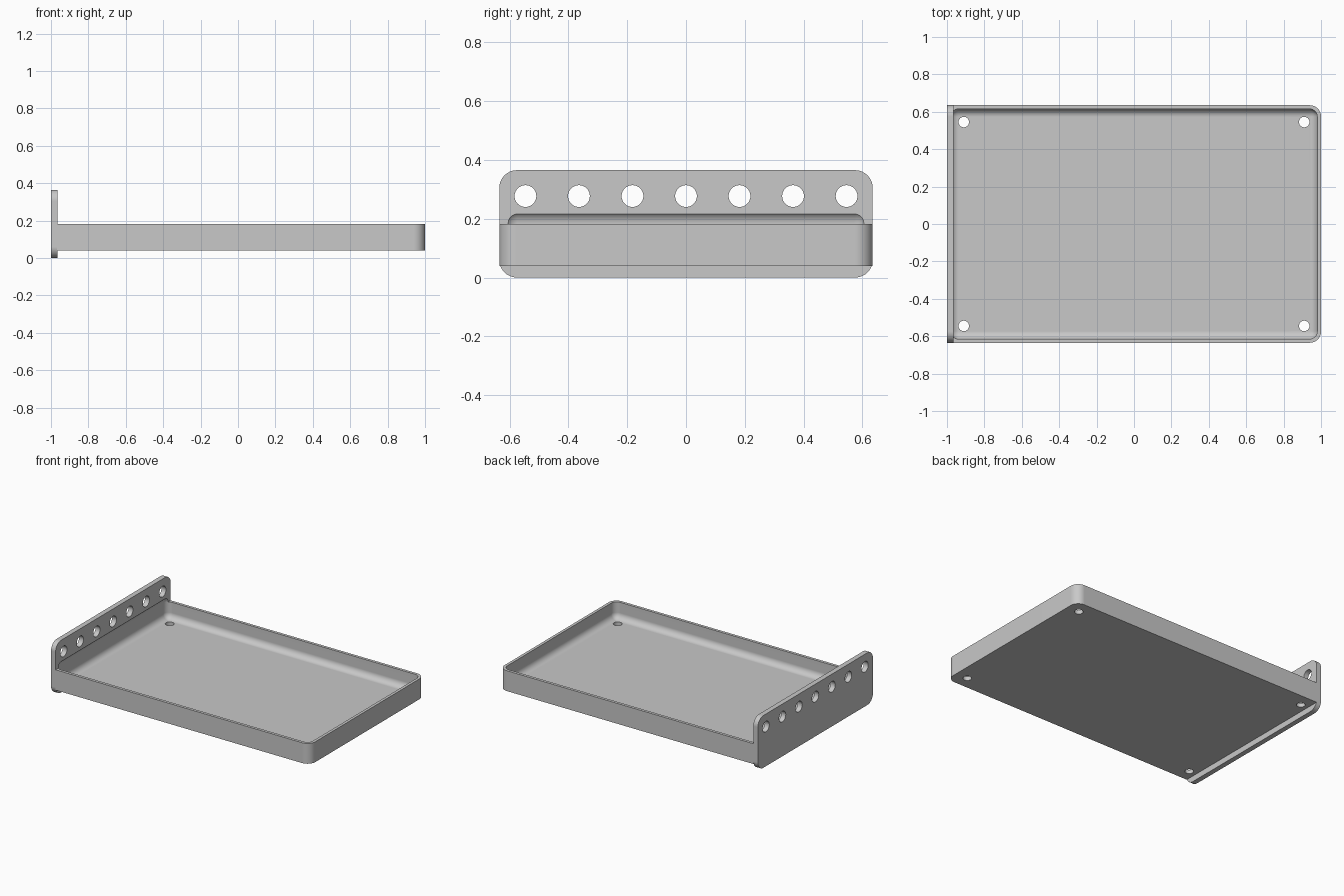
import bpy, bmesh
from math import sin, cos, pi
from mathutils import Matrix, Vector

cube = bpy.data.objects.get("Cube")
if cube:
    bpy.data.objects.remove(cube, do_unlink=True)

GREY = (0.58, 0.58, 0.58, 1)
mat = bpy.data.materials.new("light grey")
mat.use_nodes = True
mat.diffuse_color = GREY
mat.node_tree.nodes["Principled BSDF"].inputs["Base Color"].default_value = GREY

WIDTH = 0.635       # half width in y
PLATE_X = -0.965    # inner face of the end plate


def add_object(name, bm):
    bmesh.ops.recalc_face_normals(bm, faces=bm.faces)
    mesh = bpy.data.meshes.new(name)
    bm.to_mesh(mesh)
    bm.free()
    mesh.materials.append(mat)
    obj = bpy.data.objects.new(name, mesh)
    bpy.context.collection.objects.link(obj)
    return obj


def box(name, low, high, radius=0, pick=None, segments=8):
    """Box between two corners, with the edges chosen by pick rounded."""
    low, high = Vector(low), Vector(high)
    bm = bmesh.new()
    bmesh.ops.create_cube(bm, size=1)
    bmesh.ops.scale(bm, vec=high - low, verts=bm.verts)
    bmesh.ops.translate(bm, vec=(low + high) / 2, verts=bm.verts)
    if radius:
        edges = [e for e in bm.edges if pick(e.verts[0].co, e.verts[1].co)]
        bmesh.ops.bevel(bm, geom=edges, offset=radius, offset_type='OFFSET',
                        segments=segments, profile=0.5, affect='EDGES')
    return add_object(name, bm)


def drills(name, places, radius, depth, axis):
    """A row of separate cylinders along one axis."""
    bm = bmesh.new()
    for place in places:
        turn = Matrix.Rotation(pi / 2, 4, 'Y') if axis == 'X' else Matrix()
        bmesh.ops.create_cone(bm, cap_ends=True, segments=40, radius1=radius,
                              radius2=radius, depth=depth,
                              matrix=Matrix.Translation(place) @ turn)
    return add_object(name, bm)


def combine(target, other, operation):
    mod = target.modifiers.new(operation.lower(), 'BOOLEAN')
    mod.object, mod.operation, mod.solver = other, operation, 'EXACT'
    bpy.context.view_layer.objects.active = target
    bpy.ops.object.modifier_apply(modifier=mod.name)
    bpy.data.objects.remove(other, do_unlink=True)


# Tray body, rounded on the two upright corners away from the plate
tray = box("tray_with_end_plate", (PLATE_X - 0.002, -WIDTH, 0.04), (1, WIDTH, 0.182),
           0.06, lambda a, b: a.x > 0 and b.x > 0 and abs(a.z - b.z) > 0.1)

# End plate with four rounded corners
plate = box("end_plate", (-1, -WIDTH, 0), (PLATE_X, WIDTH, 0.365),
            0.06, lambda a, b: abs(a.x - b.x) > 0.01)
combine(tray, plate, 'UNION')

# Filleted cavity, biting slightly into the end plate
cavity = box("cavity", (-0.98, -0.615, 0.067), (0.98, 0.615, 0.226),
             0.042, lambda a, b: True)
combine(tray, cavity, 'DIFFERENCE')

# Mounting holes through the floor
floor_holes = drills("floor_holes", [(x, y, 0.06) for x in (-0.91, 0.91)
                                     for y in (-0.545, 0.545)], 0.028, 0.1, 'Z')
combine(tray, floor_holes, 'DIFFERENCE')

# Row of holes through the plate
plate_holes = drills("plate_holes", [(-0.98, 0.182 * i, 0.277) for i in range(-3, 4)],
                     0.037, 0.12, 'X')
combine(tray, plate_holes, 'DIFFERENCE')

# Smooth fillets, crisp edges, flat large faces
bpy.ops.object.select_all(action='DESELECT')
tray.select_set(True)
bpy.context.view_layer.objects.active = tray
bpy.ops.object.shade_smooth_by_angle(angle=pi / 6)
weighted = tray.modifiers.new("weighted_normals", 'WEIGHTED_NORMAL')
weighted.keep_sharp = True
